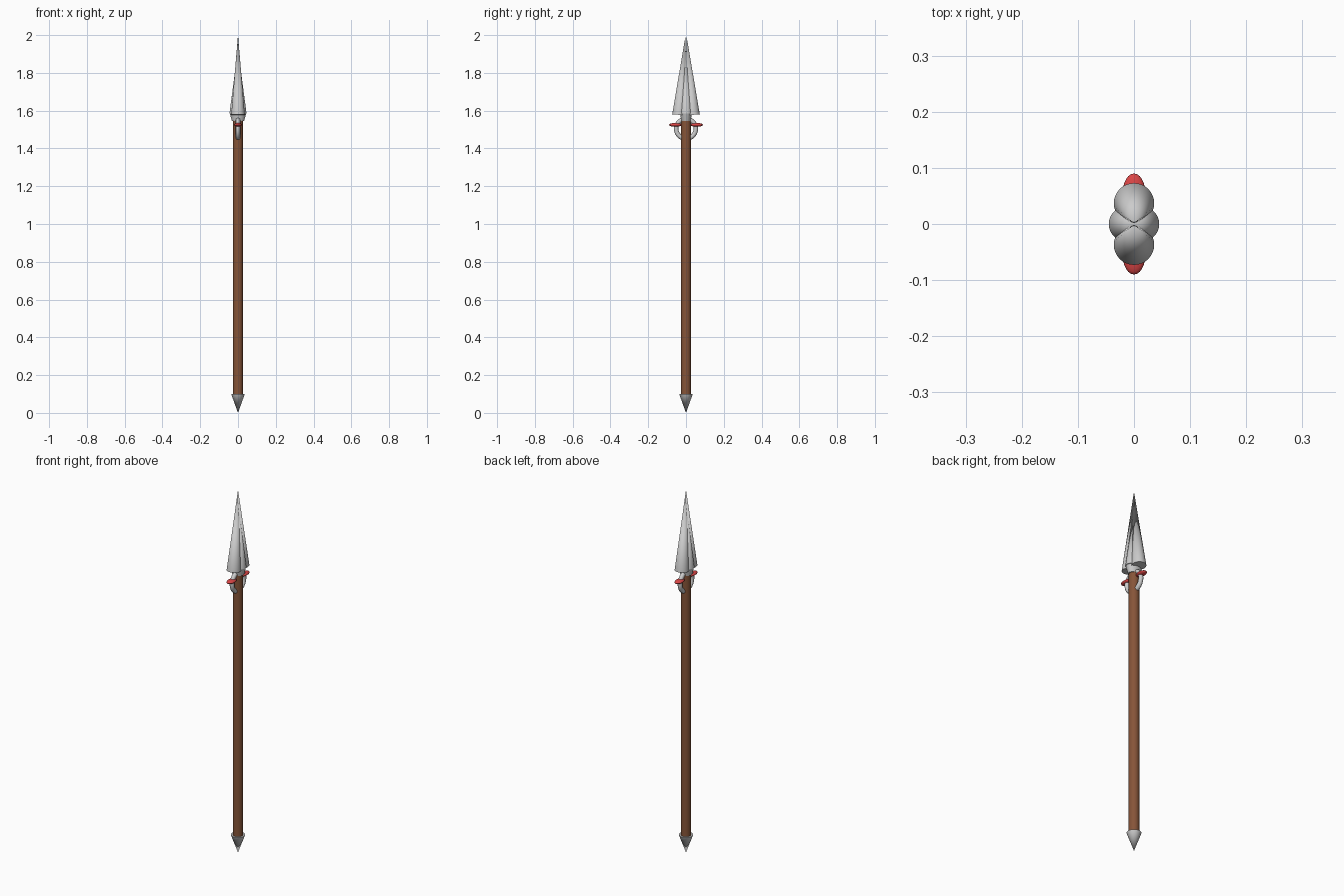
import bpy, math
from mathutils import Vector

if "Cube" in bpy.data.objects:
    bpy.data.objects.remove(bpy.data.objects["Cube"])


def material(name, color):
    m = bpy.data.materials.new(name)
    m.diffuse_color = color
    m.use_nodes = True
    m.node_tree.nodes["Principled BSDF"].inputs["Base Color"].default_value = m.diffuse_color
    return m


def finish(name, mat=None, scale=(1, 1, 1)):
    ob = bpy.context.object
    ob.name = name
    ob.scale = scale
    bpy.ops.object.transform_apply(location=False, rotation=True, scale=True)
    bpy.ops.object.shade_smooth_by_angle(angle=math.radians(35))
    if mat:
        ob.data.materials.append(mat)
    return ob


def cone(name, base, tip, r0, r1, mat=None, scale=(1, 1, 1), sides=32):
    """Cone or cylinder whose axis runs from base to tip."""
    a, b = Vector(base), Vector(tip)
    bpy.ops.mesh.primitive_cone_add(vertices=sides, radius1=r0, radius2=r1,
                                    depth=(b - a).length, location=(a + b) / 2,
                                    rotation=(b - a).to_track_quat('Z', 'Y').to_euler())
    return finish(name, mat, scale)


wood = material("wood", (0.24, 0.09, 0.04, 1))
red = material("red", (0.7, 0.06, 0.06, 1))

# Shaft and pointed foot
cone("shaft", (0, 0, 0.09), (0, 0, 1.58), 0.026, 0.026, wood)
cone("butt_spike", (0, 0, 0), (0, 0, 0.1), 0.0, 0.036)

# Oval collar under the head
cone("collar", (0, 0, 1.545), (0, 0, 1.585), 0.024, 0.032, scale=(1.35, 1, 1))

for side, s in (("left", -1), ("right", 1)):
    # Paired leaning cones form the broad blade and its side ridges
    cone("blade_" + side, (0, s * 0.037, 1.578), (0, s * 0.002, 2.0), 0.036, 0.0)
    cone("ridge_" + side, (s * 0.014, 0, 1.585), (0, 0, 1.93), 0.031, 0.0)

    # Red lugs either side of the shaft
    bpy.ops.mesh.primitive_uv_sphere_add(segments=24, ring_count=12, radius=1,
                                         location=(0, s * 0.056, 1.525))
    finish("red_lug_" + side, red, (0.02, 0.034, 0.01))

# Upright ring through the shaft
bpy.ops.mesh.primitive_torus_add(major_radius=0.052, minor_radius=0.012,
                                 major_segments=40, minor_segments=12,
                                 location=(0, 0, 1.504),
                                 rotation=(0, math.pi / 2, 0))
finish("ring")
